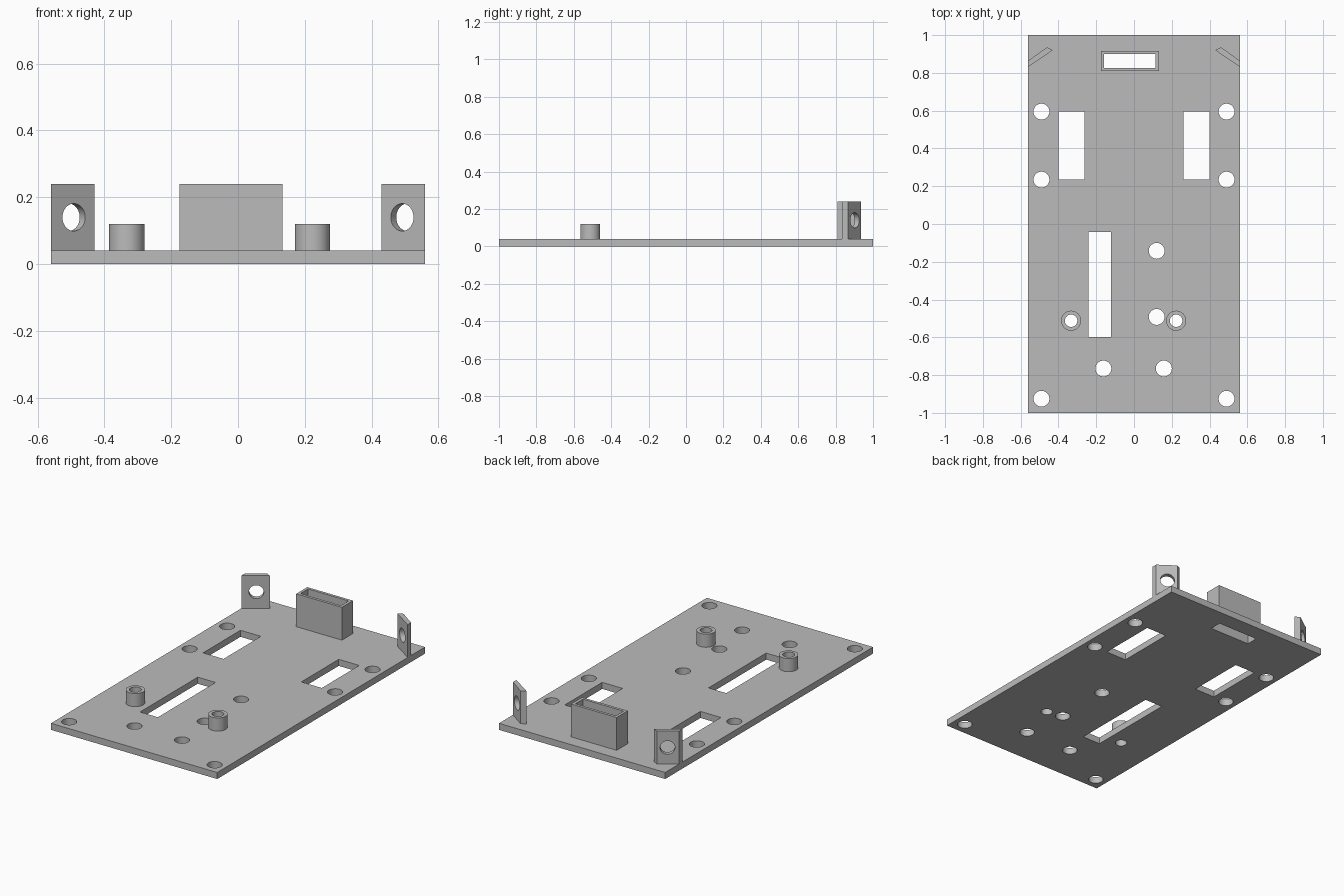
import bpy
import math
from mathutils import Matrix, Vector

cube = bpy.data.objects.get("Cube")
if cube:
    bpy.data.objects.remove(cube, do_unlink=True)

GREY = (0.5, 0.5, 0.5, 1.0)
material = bpy.data.materials.new("grey plastic")
material.use_nodes = True
material.diffuse_color = GREY
material.node_tree.nodes["Principled BSDF"].inputs["Base Color"].default_value = GREY

PLATE = 0.04      # plate thickness
TALL = 0.24       # top of the box and brackets


def prism(name, outline, z0, z1):
    """Extrude a counter-clockwise outline from z0 to z1."""
    n = len(outline)
    verts = [(x, y, z) for z in (z0, z1) for x, y in outline]
    faces = [tuple(reversed(range(n))), tuple(range(n, 2 * n))]
    faces += [(i, (i + 1) % n, (i + 1) % n + n, i + n) for i in range(n)]
    mesh = bpy.data.meshes.new(name)
    mesh.from_pydata(verts, [], faces)
    mesh.materials.append(material)
    obj = bpy.data.objects.new(name, mesh)
    bpy.context.collection.objects.link(obj)
    return obj


def box(name, x0, x1, y0, y1, z0, z1):
    return prism(name, [(x0, y0), (x1, y0), (x1, y1), (x0, y1)], z0, z1)


def cylinder(name, x, y, r, z0, z1, n=48):
    ring = [(x + r * math.cos(math.tau * i / n), y + r * math.sin(math.tau * i / n))
            for i in range(n)]
    return prism(name, ring, z0, z1)


def cut(obj, cutters):
    """Subtract the cutters, then remove them and smooth the round walls."""
    bpy.context.view_layer.objects.active = obj
    for cutter in cutters:
        cutter.hide_render = True
        mod = obj.modifiers.new("cut", 'BOOLEAN')
        mod.operation = 'DIFFERENCE'
        mod.solver = 'EXACT'
        mod.object = cutter
        bpy.ops.object.modifier_apply(modifier=mod.name)
        bpy.data.objects.remove(cutter, do_unlink=True)
    bpy.ops.object.select_all(action='DESELECT')
    obj.select_set(True)
    bpy.ops.object.shade_smooth_by_angle()


# Post and box positions, shared by the plate openings
posts = {"right_post": (-0.333, -0.512), "left_post": (0.223, -0.512)}
BORE = 0.033
pocket = (-0.158, 0.115, 0.827, 0.9)

# Base plate with screw holes, slots and openings under the posts and box
plate = box("base_plate", -0.56, 0.56, -1, 1, 0, PLATE)
holes = [(0.12, -0.142), (0.12, -0.492), (-0.162, -0.765), (0.158, -0.765)]
holes += [(s * 0.49, y) for s in (-1, 1) for y in (0.595, 0.235, -0.925)]
cutters = [cylinder("hole_cutter", x, y, 0.042, -0.1, 0.1) for x, y in holes]
cutters += [cylinder("bore_cutter", x, y, BORE, -0.1, 0.1) for x, y in posts.values()]
slots = [(-0.4, -0.262, 0.235, 0.595), (0.262, 0.4, 0.235, 0.595),
         (-0.242, -0.122, -0.597, -0.042), pocket]
cutters += [box("slot_cutter", *slot, -0.1, 0.1) for slot in slots]
cut(plate, cutters)

# Hollow standing posts
for name, (x, y) in posts.items():
    post = cylinder(name, x, y, 0.053, PLATE, 0.12)
    cut(post, [cylinder("bore_cutter", x, y, BORE, -0.1, 0.3)])

# Open rectangular holder at the back
holder = box("rear_holder", -0.175, 0.133, 0.81, 0.917, PLATE, TALL)
cut(holder, [box("pocket_cutter", *pocket, -0.1, 0.4)])

# Angled corner brackets, each with a round hole square to its face
corner = [(0.56, 0.833), (0.56, 0.865), (0.46, 0.936), (0.43, 0.92)]
for name, side in (("left_bracket", 1), ("right_bracket", -1)):
    outline = [(side * x, y) for x, y in corner]
    if side < 0:
        outline.reverse()
    bracket = prism(name, outline, PLATE, TALL)
    cutter = cylinder("bracket_hole_cutter", 0, 0, 0.041, -0.1, 0.1)
    axis = Vector((side * 0.087, 0.13, 0))
    turn = axis.to_track_quat('Z', 'Y').to_matrix().to_4x4()
    cutter.data.transform(Matrix.Translation((side * 0.491, 0.878, 0.14)) @ turn)
    cut(bracket, [cutter])
